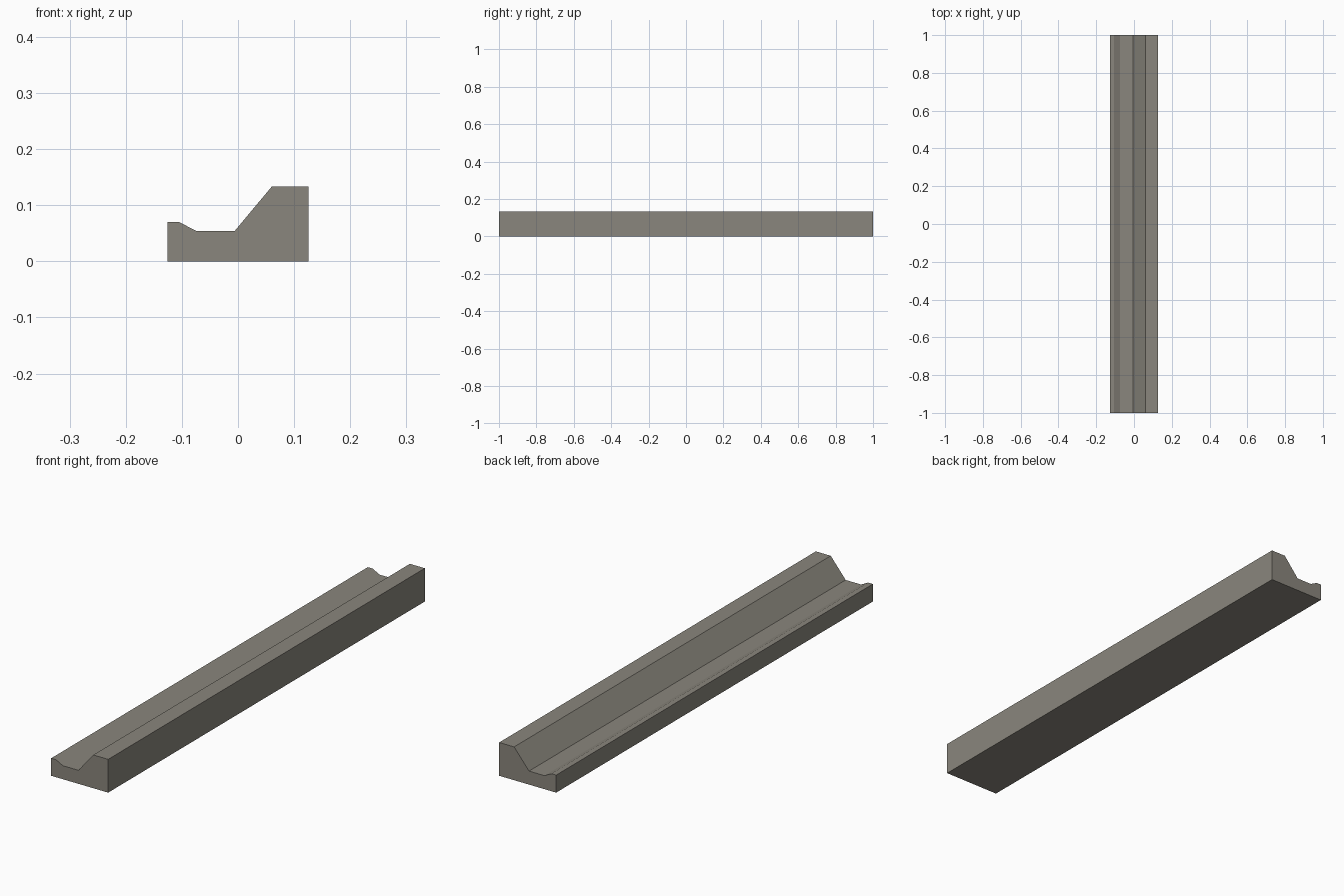
import bpy, bmesh

if "Cube" in bpy.data.objects:
    bpy.data.objects.remove(bpy.data.objects["Cube"])

# Cross-section of the gutter kerb (x, z), counter-clockwise seen from the front
PROFILE = [(-0.126, 0.0), (0.126, 0.0), (0.126, 0.133), (0.06, 0.133),
           (-0.006, 0.054), (-0.074, 0.054), (-0.105, 0.07), (-0.126, 0.07)]
LENGTH = 2.0

concrete = bpy.data.materials.new("warm grey concrete")
concrete.diffuse_color = (0.255, 0.24, 0.205, 1.0)
concrete.use_nodes = True
concrete.node_tree.nodes["Principled BSDF"].inputs["Base Color"].default_value = concrete.diffuse_color

# Kerb: the section extruded along y
bm = bmesh.new()
front = bm.faces.new([bm.verts.new((x, -LENGTH / 2, z)) for x, z in PROFILE])
ext = bmesh.ops.extrude_face_region(bm, geom=[front], use_keep_orig=True)
moved = [g for g in ext["geom"] if isinstance(g, bmesh.types.BMVert)]
bmesh.ops.translate(bm, verts=moved, vec=(0, LENGTH, 0))
bmesh.ops.recalc_face_normals(bm, faces=bm.faces)

mesh = bpy.data.meshes.new("gutter_kerb")
bm.to_mesh(mesh)
bm.free()
mesh.materials.append(concrete)
kerb = bpy.data.objects.new("gutter_kerb", mesh)
bpy.context.collection.objects.link(kerb)
